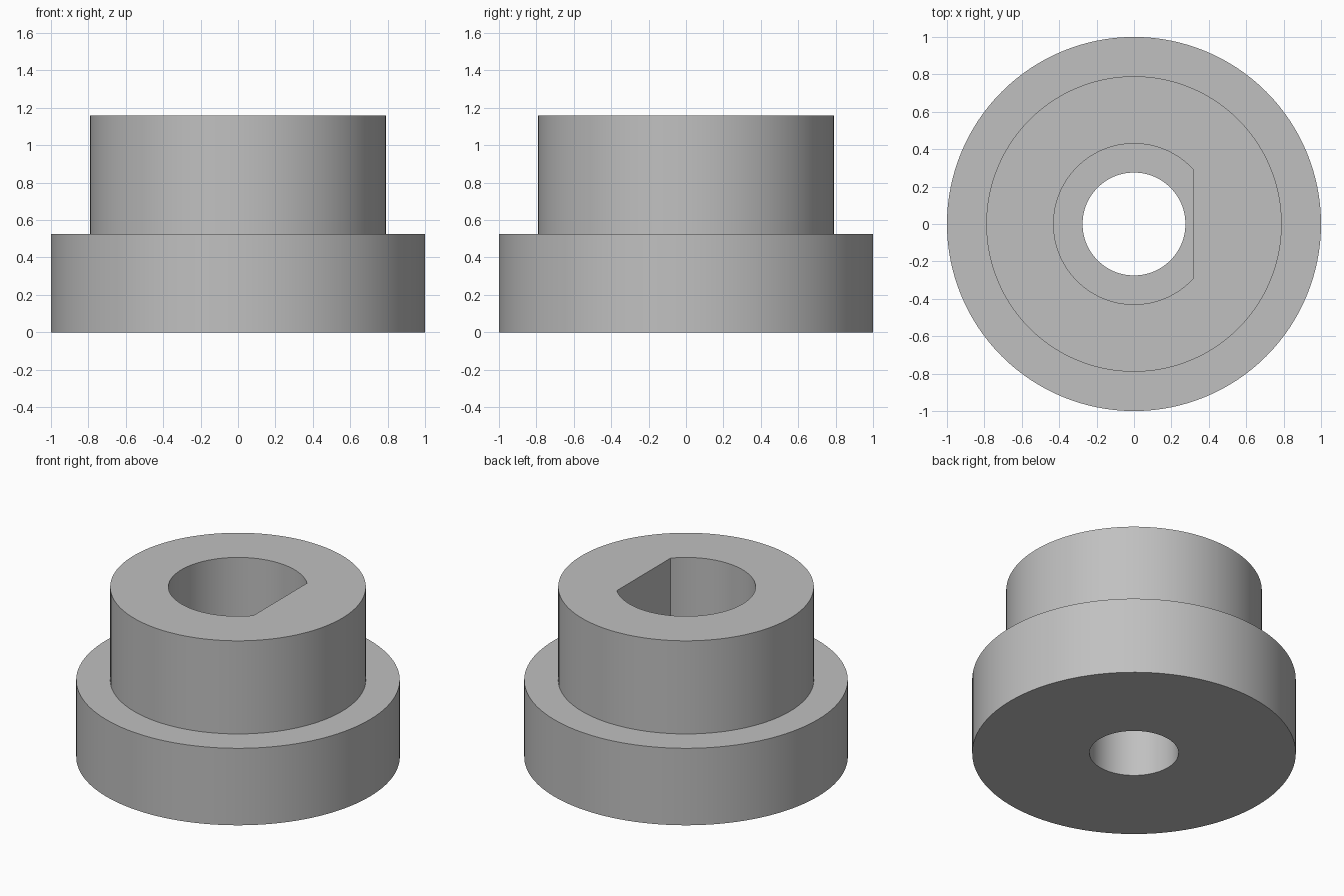
import bpy
import bmesh
import math

cube = bpy.data.objects.get("Cube")
if cube:
    bpy.data.objects.remove(cube, do_unlink=True)

SEGMENTS = 128
STEP = math.tau / SEGMENTS
FLANGE_R, HUB_R, D_BORE_R, THROUGH_R = 1.0, 0.79, 0.43, 0.275
FLANGE_Z, FLOOR_Z, TOP_Z = 0.525, 0.525, 1.16
FLAT_X = D_BORE_R * math.cos(15 * STEP)   # flat side of the D, ending on ring points

grey = bpy.data.materials.new("plain grey")
grey.use_nodes = True
colour = (0.53, 0.53, 0.53, 1)
grey.diffuse_color = colour
grey.node_tree.nodes["Principled BSDF"].inputs["Base Color"].default_value = colour


def ring(bm, radius, z, d_shaped=False):
    """Ring of vertices, optionally cut by a flat on the +x side."""
    verts = []
    for i in range(SEGMENTS):
        a = i * STEP
        r = radius
        if d_shaped and r * math.cos(a) > FLAT_X:
            r = FLAT_X / math.cos(a)
        verts.append(bm.verts.new((r * math.cos(a), r * math.sin(a), z)))
    return verts


# Flanged hub: closed profile from the outer base, over the top, down the bore
bm = bmesh.new()
rings = [
    ring(bm, FLANGE_R, 0),
    ring(bm, FLANGE_R, FLANGE_Z),
    ring(bm, HUB_R, FLANGE_Z),
    ring(bm, HUB_R, TOP_Z),
    ring(bm, D_BORE_R, TOP_Z, True),
    ring(bm, D_BORE_R, FLOOR_Z, True),
    ring(bm, THROUGH_R, FLOOR_Z),
    ring(bm, THROUGH_R, 0),
]
for k, lower in enumerate(rings):
    upper = rings[(k + 1) % len(rings)]
    for i in range(SEGMENTS):
        j = (i + 1) % SEGMENTS
        bm.faces.new((lower[i], lower[j], upper[j], upper[i]))
bmesh.ops.recalc_face_normals(bm, faces=bm.faces[:])

mesh = bpy.data.meshes.new("flanged_hub")
bm.to_mesh(mesh)
bm.free()
mesh.materials.append(grey)
hub = bpy.data.objects.new("flanged_hub", mesh)
bpy.context.collection.objects.link(hub)

# Smooth round walls, crisp rims and D corners
bpy.ops.object.select_all(action="DESELECT")
hub.select_set(True)
bpy.context.view_layer.objects.active = hub
bpy.ops.object.shade_smooth_by_angle(angle=math.radians(30))
